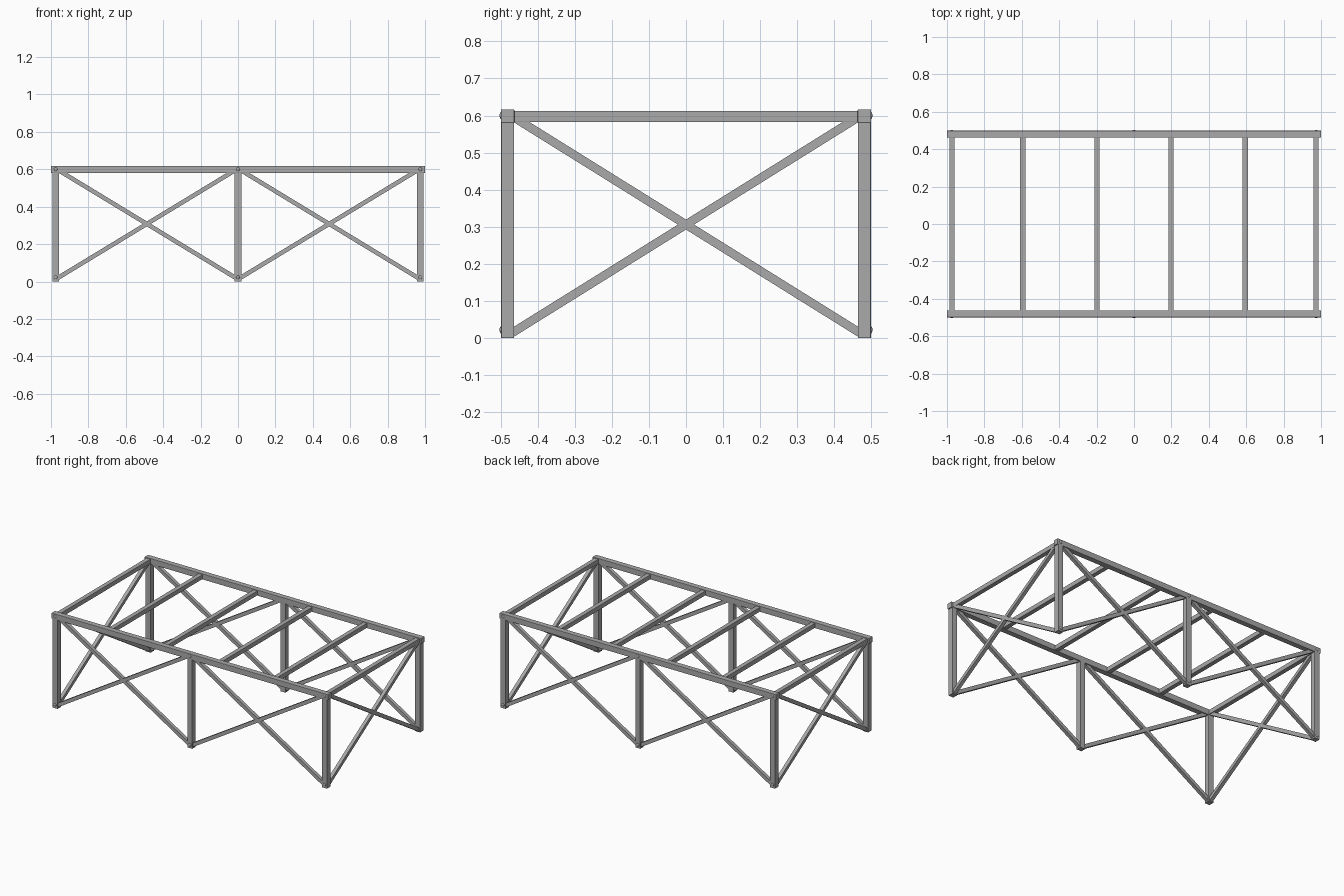
import bpy
import math
from mathutils import Vector

cube = bpy.data.objects.get("Cube")
if cube:
    bpy.data.objects.remove(cube, do_unlink=True)

steel = bpy.data.materials.new("grey steel")
steel.use_nodes = True
GREY = (0.40, 0.40, 0.40, 1)
steel.diffuse_color = GREY
steel.node_tree.nodes["Principled BSDF"].inputs["Base Color"].default_value = GREY


def bar(name, start, end, width, height, bevel=0.0):
    """Rectangular bar whose local z axis runs from start to end."""
    a, b = Vector(start), Vector(end)
    bpy.ops.mesh.primitive_cube_add(size=1, location=(a + b) / 2)
    ob = bpy.context.object
    ob.name = name
    ob.scale = (width, height, (b - a).length)
    ob.rotation_euler = (b - a).to_track_quat('Z', 'Y').to_euler()
    bpy.ops.object.transform_apply(location=False, rotation=False, scale=True)
    ob.data.materials.append(steel)
    if bevel:
        mod = ob.modifiers.new("soft edges", 'BEVEL')
        mod.width = bevel
        mod.segments = 2
    return ob


def bolt(name, x, side, z):
    """Shallow domed bolt head on the outer face of a post."""
    bpy.ops.mesh.primitive_uv_sphere_add(segments=12, ring_count=8, radius=0.01,
                                         location=(x, side * 0.498, z))
    ob = bpy.context.object
    ob.name = name
    ob.scale.y = 0.5
    ob.data.materials.append(steel)
    bpy.ops.object.shade_smooth_by_angle()


POST_X = (-0.975, 0, 0.975)
SIDE_Y = 0.481
TOP = 0.582      # underside of the rails
BRACE = 0.023

for side, label in ((-1, "front"), (1, "back")):
    y = side * SIDE_Y
    # Long top rail
    bar(label + "_rail", (-1, y, 0.5985), (1, y, 0.5985), 0.036, 0.037, 0.002)
    # Posts and bolt heads
    for i, x in enumerate(POST_X):
        bar(f"{label}_post_{i}", (x, y, 0), (x, y, TOP + 0.005), 0.036, 0.035, 0.001)
        for z in (0.022, 0.6):
            bolt(f"{label}_bolt", x, side, z)
    # Crossed braces in each bay
    for x0, x1 in zip(POST_X, POST_X[1:]):
        bar(label + "_brace_rising", (x0, y, 0.012), (x1, y, 0.604), BRACE, BRACE)
        bar(label + "_brace_falling", (x0, y, 0.604), (x1, y, 0.012), BRACE, BRACE)

# Crossed braces at both ends
for x, label in ((-0.975, "right"), (0.975, "left")):
    for s, kind in ((1, "rising"), (-1, "falling")):
        bar(f"{label}_end_brace_{kind}", (x, -s * 0.472, 0.012), (x, s * 0.472, 0.6),
            BRACE, BRACE)

# Joists between the long rails
for i, x in enumerate((-0.973, -0.595, -0.198, 0.198, 0.595, 0.973)):
    bar(f"joist_{i}", (x, -SIDE_Y, 0.5975), (x, SIDE_Y, 0.5975), 0.029, 0.029, 0.001)
